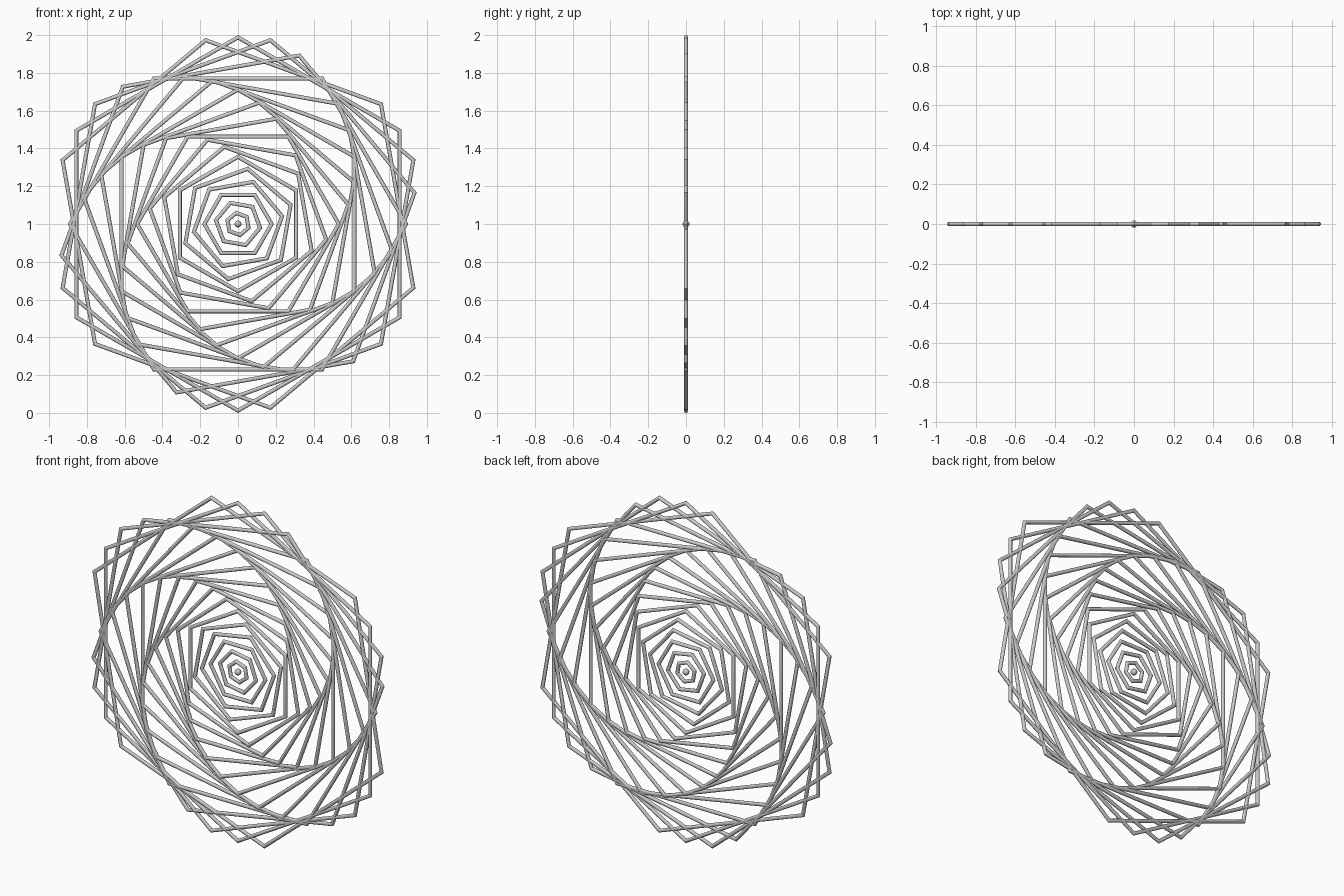
import bpy, bmesh
from math import cos, sin, pi, radians

if "Cube" in bpy.data.objects:
    bpy.data.objects.remove(bpy.data.objects["Cube"])

TUBE = 0.0105     # rod radius
STEP = 0.0593     # growth per ring
MAX_R = 0.988     # outer rings stop growing here
SIDES = 12        # rod cross-section


def finish(obj):
    bpy.ops.object.select_all(action='DESELECT')
    obj.select_set(True)
    bpy.context.view_layer.objects.active = obj
    bpy.ops.object.shade_smooth_by_angle(angle=radians(40))


def hexagon_ring(name, radius, turn):
    """Hexagon of round rod in the XZ plane with mitred corners."""
    bm = bmesh.new()
    loops = []
    for i in range(6):
        a = turn + i * pi / 3
        loop = []
        for j in range(SIDES):
            b = 2 * pi * j / SIDES
            r = radius + TUBE * cos(b) / cos(pi / 6)
            loop.append(bm.verts.new((r * cos(a), TUBE * sin(b), 1 + r * sin(a))))
        loops.append(loop)
    for i in range(6):
        p, q = loops[i], loops[(i + 1) % 6]
        for j in range(SIDES):
            k = (j + 1) % SIDES
            bm.faces.new((p[j], p[k], q[k], q[j]))
    bmesh.ops.recalc_face_normals(bm, faces=bm.faces)
    mesh = bpy.data.meshes.new(name)
    bm.to_mesh(mesh)
    bm.free()
    obj = bpy.data.objects.new(name, mesh)
    bpy.context.collection.objects.link(obj)
    finish(obj)


# Nested hexagons, each turned ten degrees further than the last
for k in range(1, 20):
    hexagon_ring(f"hexagon_ring_{k:02d}", min(STEP * k, MAX_R), radians(10 * (k - 15)))

# Centre bead
bpy.ops.mesh.primitive_uv_sphere_add(segments=16, ring_count=10, radius=0.018, location=(0, 0, 1))
bead = bpy.context.object
bead.name = "centre_bead"
finish(bead)
